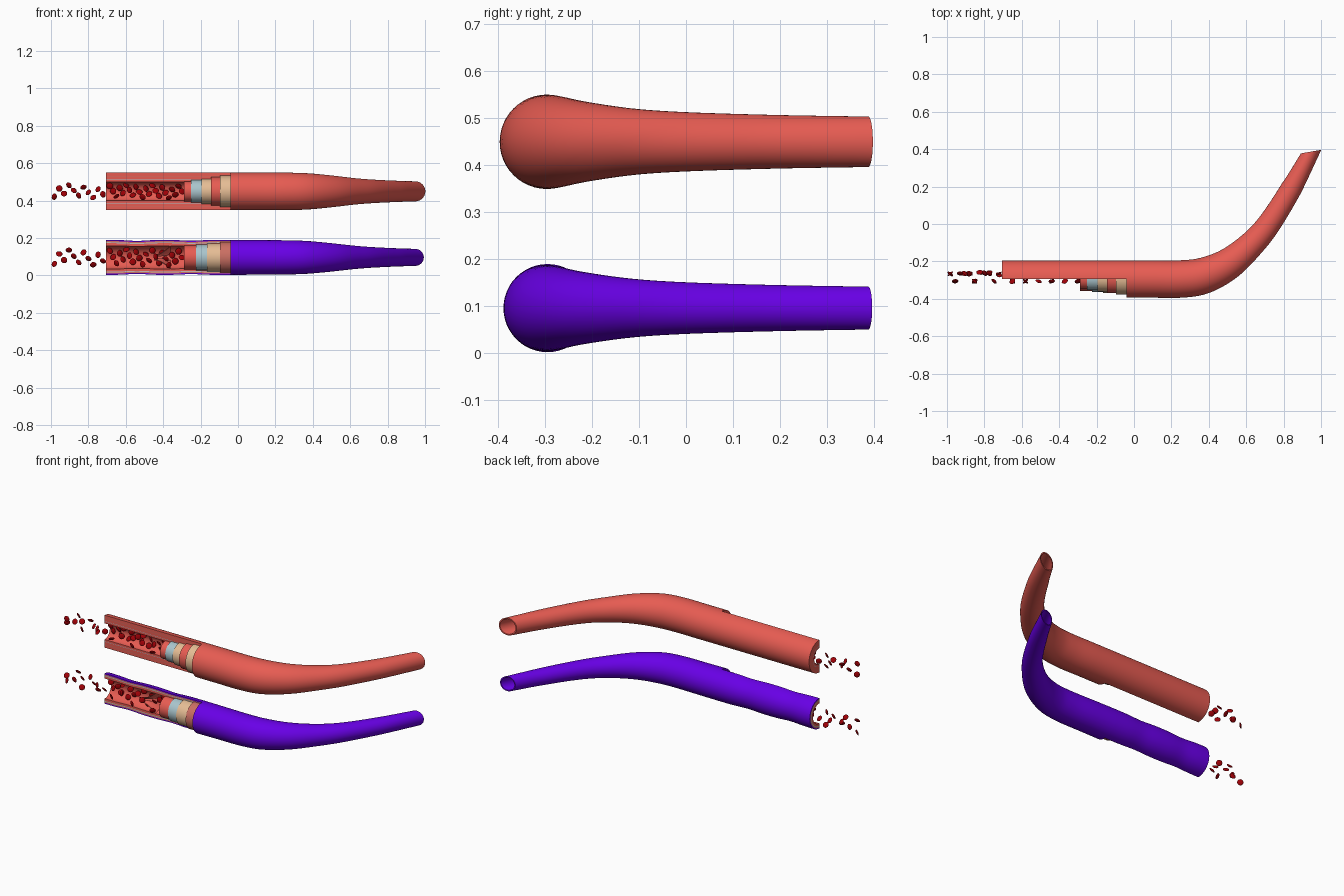
import bpy, bmesh, math, random
from mathutils import Vector, Matrix, Euler

random.seed(11)
if "Cube" in bpy.data.objects:
    bpy.data.objects.remove(bpy.data.objects["Cube"])

AXIS_Y = -0.294
CUT_X, LEFT_X, LAYER_X = -0.04, -0.705, -0.29
BACK = (-math.pi / 2, math.pi / 2)
FRONT = (math.pi / 2, 3 * math.pi / 2)
FULL = (0, 2 * math.pi)


def material(name, r, g, b):
    m = bpy.data.materials.new(name)
    m.use_nodes = True
    m.diffuse_color = (r, g, b, 1)
    node = next(n for n in m.node_tree.nodes if n.type == 'BSDF_PRINCIPLED')
    node.inputs["Base Color"].default_value = (r, g, b, 1)
    node.inputs["Roughness"].default_value = 0.6
    return m


red = material("artery_red", 0.80, 0.107, 0.085)
purple = material("vein_purple", 0.14, 0.0, 0.80)
tan = material("layer_tan", 0.79, 0.51, 0.30)
blue = material("layer_pale_blue", 0.40, 0.56, 0.61)
rose = material("layer_rose", 0.60, 0.16, 0.125)
dark = material("blood_cell_red", 0.34, 0.0, 0.002)


def finish(name, bm, mat):
    bmesh.ops.recalc_face_normals(bm, faces=bm.faces)
    mesh = bpy.data.meshes.new(name)
    bm.to_mesh(mesh)
    bm.free()
    mesh.materials.append(mat)
    ob = bpy.data.objects.new(name, mesh)
    bpy.context.collection.objects.link(ob)
    bpy.ops.object.select_all(action='DESELECT')
    ob.select_set(True)
    bpy.context.view_layer.objects.active = ob
    bpy.ops.object.shade_smooth_by_angle(angle=math.radians(40))


def shell(name, stations, z, mat, span):
    """Thick pipe wall; a station is (x, y, side vector, outer, inner)."""
    full = span == FULL
    n = 48 if full else 24
    bm = bmesh.new()
    rings = []
    for x, y, side, outer, inner in stations:
        ring = []
        for rad in (outer, inner):
            row = []
            for i in range(n + 1):
                a = span[0] + (span[1] - span[0]) * i / n
                p = Vector((x, y, z)) + side * (rad * math.cos(a))
                p.z += rad * math.sin(a)
                row.append(bm.verts.new(p))
            ring.append(row)
        rings.append(ring)
    for a, b in zip(rings, rings[1:]):
        for k in (0, 1):
            for i in range(n):
                bm.faces.new((a[k][i], a[k][i + 1], b[k][i + 1], b[k][i]))
        if not full:
            for i in (0, n):
                bm.faces.new((a[0][i], b[0][i], b[1][i], a[1][i]))
    for end in (rings[0], rings[-1]):
        for i in range(n):
            bm.faces.new((end[0][i], end[0][i + 1], end[1][i + 1], end[1][i]))
    bmesh.ops.remove_doubles(bm, verts=bm.verts, dist=1e-5)
    finish(name, bm, mat)


def straight(x0, x1, outer, inner, bulge=None, steps=1):
    """Stations along the straight part, optionally with a wavy radius."""
    out = []
    for i in range(steps + 1):
        x = x0 + (x1 - x0) * i / steps
        k = bulge(x) if bulge else 1
        out.append((x, AXIS_Y, Vector((0, 1, 0)), outer * k, inner * k))
    return out


def curved(points, scale, end_scale, wall):
    """Smooth path through (x, y, radius) points, ending in a slanted cut."""
    pts = [Vector(p) for p in points]
    pts = [pts[0] * 2 - pts[1]] + pts + [pts[-1] * 2 - pts[-2]]
    path = []
    for a, b, c, d in zip(pts, pts[1:], pts[2:], pts[3:]):
        for i in range(6):
            t = i / 6
            path.append(0.5 * (2 * b + (c - a) * t + (2 * a - 5 * b + 4 * c - d) * t ** 2
                               + (3 * b - a - 3 * c + d) * t ** 3))
    path.append(pts[-2])
    last = len(path) - 1
    out = []
    for i, p in enumerate(path):
        d = path[min(i + 1, last)] - path[max(i - 1, 0)]
        side = Vector((-d.y, d.x, 0)).normalized()
        slant = max(0, 1 - (last - i) / 6)
        side = side.lerp(Vector((-1.02, -0.18, 0)), slant)
        r = p.z * (scale + (end_scale - scale) * i / last)
        out.append((p.x, p.y, side, r, r * wall))
    return out


def blood_cells(name, z, spread):
    """Scattered flattened discs, inside the channel and spilling out."""
    bm = bmesh.new()
    spots = [-0.982 + 0.026 * i for i in range(11)]
    spots += [LEFT_X + 0.02 + 0.0175 * i for i in range(23)]
    for i, x in enumerate(spots):
        y = AXIS_Y + (-0.012 if i % 4 == 1 else random.uniform(0.022, 0.036))
        dz = spread * ((i * 0.618 + 0.1) % 1 * 2 - 1)
        turn = Euler((math.pi / 2 + random.uniform(-0.8, 0.8), 0, random.uniform(-0.8, 0.8)))
        m = (Matrix.Translation((x, y, z + dz)) @ turn.to_matrix().to_4x4()
             @ Matrix.Diagonal((1, 1, 0.33, 1)))
        bmesh.ops.create_uvsphere(bm, u_segments=14, v_segments=8, radius=0.0175, matrix=m)
    finish(name, bm, dark)


PATH = [(CUT_X, AXIS_Y, 0.1), (0.1, AXIS_Y, 0.1), (0.25, AXIS_Y, 0.1), (0.37, -0.277, 0.097),
        (0.5, -0.217, 0.085), (0.62, -0.117, 0.071), (0.72, -0.002, 0.063),
        (0.84, 0.188, 0.057), (0.947, 0.387, 0.0535)]

# Artery
AZ = 0.449
shell("artery_tube", curved(PATH, 1, 1, 0.86), AZ, red, FULL)
walls = [("artery_outer_wall", red, 0.1, 0.083), ("artery_elastic_band", rose, 0.083, 0.080),
         ("artery_muscle_wall", red, 0.080, 0.064), ("artery_inner_band", blue, 0.064, 0.062),
         ("artery_lining", red, 0.062, 0.05)]
for name, mat, outer, inner in walls:
    shell(name, straight(LEFT_X, CUT_X, outer, inner), AZ, mat, BACK)
steps = [("artery_step_lining", red, LAYER_X, -0.25, 0.054),
         ("artery_step_membrane", blue, -0.25, -0.195, 0.060),
         ("artery_step_inner_tan", tan, -0.195, -0.145, 0.067),
         ("artery_step_muscle", red, -0.145, -0.095, 0.076),
         ("artery_step_outer_tan", tan, -0.095, CUT_X, 0.084)]
for name, mat, x0, x1, r in steps:
    shell(name, straight(x0, x1, r, 0.047), AZ, mat, FRONT)
blood_cells("artery_blood_cells", AZ, 0.036)

# Vein, with a slightly swollen wall around the valve
VZ = 0.096


def swell(x):
    return (1 - 0.055 * math.exp(-((x + 0.54) / 0.07) ** 2)
            - 0.045 * math.exp(-((x + 0.25) / 0.07) ** 2))


shell("vein_tube", curved(PATH, 0.935, 0.85, 0.86), VZ, purple, FULL)
walls = [("vein_outer_wall", purple, 0.0935, 0.087), ("vein_muscle_wall", rose, 0.087, 0.081),
         ("vein_tan_band", tan, 0.081, 0.079), ("vein_blue_band", blue, 0.079, 0.076),
         ("vein_lining", red, 0.076, 0.062)]
for name, mat, outer, inner in walls:
    shell(name, straight(LEFT_X, CUT_X, outer, inner, swell, 28), VZ, mat, BACK)
steps = [("vein_step_lining", red, LAYER_X, -0.225, 0.064),
         ("vein_step_membrane", blue, -0.225, -0.165, 0.069),
         ("vein_step_tan", tan, -0.165, -0.095, 0.075),
         ("vein_step_muscle", rose, -0.095, CUT_X, 0.082)]
for name, mat, x0, x1, r in steps:
    shell(name, straight(x0, x1, r, 0.058), VZ, mat, FRONT)
blood_cells("vein_blood_cells", VZ, 0.043)

# Valve flaps curving from the vein wall toward the middle
for name, span in (("upper_valve_flap", (0.25, math.pi / 2)),
                   ("lower_valve_flap", (-math.pi / 2, -0.25))):
    flap = []
    for i in range(9):
        t = i / 8
        r = 0.064 - 0.048 * math.sin(t * math.pi / 2)
        flap.append((-0.36 - 0.09 * t, AXIS_Y, Vector((0, 1, 0)), r, r - 0.004))
    shell(name, flap, VZ, red, span)
